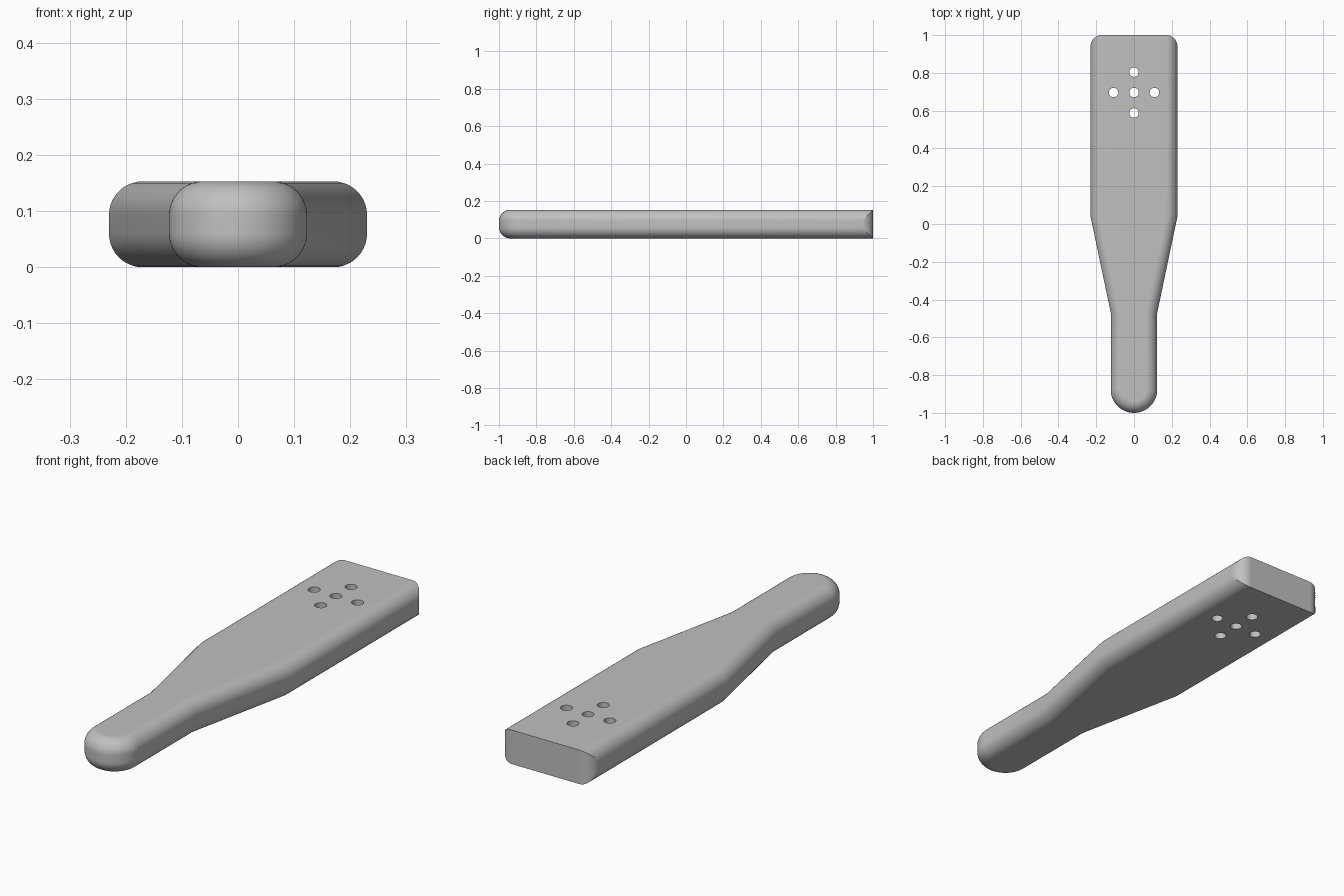
import bpy
import bmesh
from math import sin, cos, tan, atan2, pi
from mathutils import Matrix

if "Cube" in bpy.data.objects:
    bpy.data.objects.remove(bpy.data.objects["Cube"], do_unlink=True)

BLADE, HANDLE = 0.23, 0.123        # half widths
THICK, R = 0.153, 0.06             # thickness, edge rounding
Y_BLADE, Y_HANDLE = 0.04, -0.47    # ends of the taper
Y_TIP = -1 + HANDLE                # centre of the round handle end
MITRE = tan(atan2(BLADE - HANDLE, Y_BLADE - Y_HANDLE) / 2)
STEPS, TIP_STEPS = 10, 20

grey = bpy.data.materials.new("plain_grey")
grey.use_nodes = True
colour = (0.53, 0.53, 0.53, 1)
grey.diffuse_color = colour
grey.node_tree.nodes["Principled BSDF"].inputs["Base Color"].default_value = colour


def outline(a):
    """Closed outline at rounding angle a (0 = side wall, pi/2 = flat face)."""
    d = R * (1 - cos(a))
    half = []
    for i in range(STEPS + 1):     # rounded corner at the square end
        t = pi / 2 + (a - pi / 2) * i / STEPS
        half.append((BLADE - R + R * cos(t), 1 - R + R * sin(t)))
    half.append((BLADE - d, Y_BLADE + d * MITRE))
    half.append((HANDLE - d, Y_HANDLE + d * MITRE))
    for i in range(TIP_STEPS + 1):  # round handle end
        t = pi / 2 * i / TIP_STEPS
        half.append(((HANDLE - d) * cos(t), Y_TIP - (HANDLE - d) * sin(t)))
    return half + [(-x, y) for x, y in reversed(half[:-1])]


def make_object(name, bm):
    mesh = bpy.data.meshes.new(name)
    bm.to_mesh(mesh)
    bm.free()
    obj = bpy.data.objects.new(name, mesh)
    bpy.context.collection.objects.link(obj)
    mesh.materials.append(grey)
    return obj


# Paddle body: stacked outlines from the bottom face to the top face
angles = [pi / 2 * i / STEPS for i in range(STEPS + 1)]
levels = [(a, R - R * sin(a)) for a in reversed(angles)]
levels += [(a, THICK - R + R * sin(a)) for a in angles]
bm = bmesh.new()
rings = [[bm.verts.new((x, y, z)) for x, y in outline(a)] for a, z in levels]
for low, high in zip(rings, rings[1:]):
    for i in range(len(low)):
        j = (i + 1) % len(low)
        bm.faces.new((low[i], low[j], high[j], high[i]))
bm.faces.new(rings[0])
bm.faces.new(rings[-1])
bmesh.ops.remove_doubles(bm, verts=bm.verts, dist=1e-5)
bmesh.ops.recalc_face_normals(bm, faces=bm.faces)
body = make_object("paddle_body", bm)

# Five through holes in a cross
bm = bmesh.new()
for x, y in [(0, 0), (-1, 0), (1, 0), (0, -1), (0, 1)]:
    bmesh.ops.create_cone(bm, cap_ends=True, segments=32, radius1=0.025,
                          radius2=0.025, depth=0.4,
                          matrix=Matrix.Translation((x * 0.108, 0.696 + y * 0.108, THICK / 2)))
cutter = make_object("hole_cutter", bm)
cutter.hide_render = True

bpy.ops.object.select_all(action="DESELECT")
body.select_set(True)
bpy.context.view_layer.objects.active = body
cut = body.modifiers.new("holes", "BOOLEAN")
cut.operation = "DIFFERENCE"
cut.solver = "EXACT"
cut.object = cutter
bpy.ops.object.modifier_apply(modifier=cut.name)
bpy.data.objects.remove(cutter, do_unlink=True)

# Smooth roundings, crisp end and hole rims
bpy.ops.object.shade_smooth_by_angle(angle=pi / 6)
weighted = body.modifiers.new("flat_faces", "WEIGHTED_NORMAL")
weighted.keep_sharp = True
